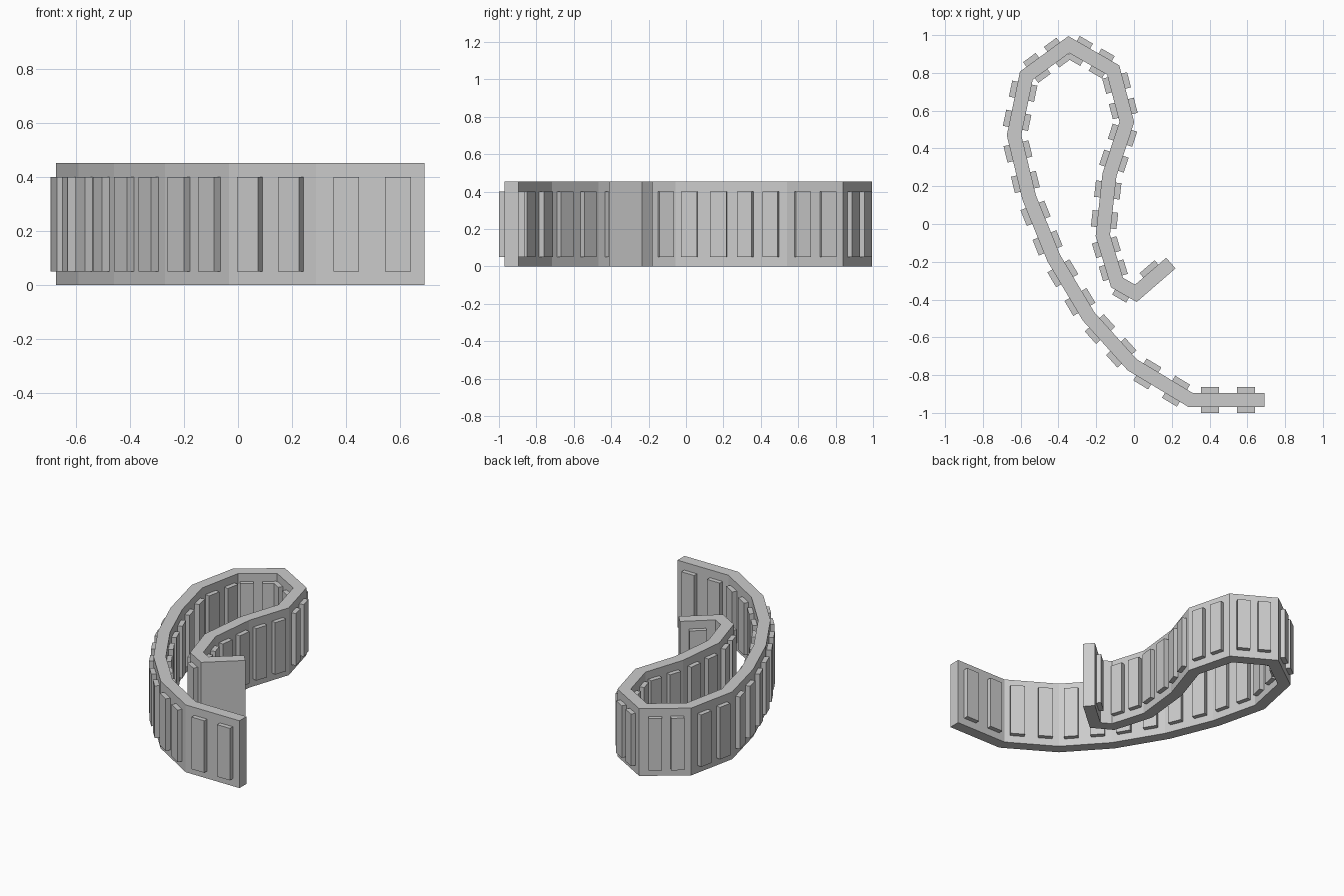
import bpy, bmesh
from mathutils import Vector

if "Cube" in bpy.data.objects:
    bpy.data.objects.remove(bpy.data.objects["Cube"])

# centreline of the strip, seen from above
PATH = [Vector(p) for p in [
    (0.69, -0.932), (0.30, -0.932), (-0.01, -0.745), (-0.24, -0.49),
    (-0.425, -0.18), (-0.555, 0.14), (-0.635, 0.47), (-0.57, 0.785),
    (-0.345, 0.95), (-0.11, 0.815), (-0.038, 0.54), (-0.13, 0.26),
    (-0.165, -0.06), (-0.09, -0.31), (0.01, -0.367), (0.195, -0.207)]]
HALF, HEIGHT = 0.0375, 0.453       # strip half thickness and height
RIB, RIB_Z = 0.068, (0.05, 0.40)   # rib reach from centreline, z range


def left(a, b):
    d = (b - a).normalized()
    return Vector((-d.y, d.x))


def finish(name, bm):
    bmesh.ops.recalc_face_normals(bm, faces=bm.faces[:])
    mesh = bpy.data.meshes.new(name)
    bm.to_mesh(mesh)
    bm.free()
    obj = bpy.data.objects.new(name, mesh)
    bpy.context.collection.objects.link(obj)
    return obj


def bridge(bm, rings):
    for r, s in zip(rings, rings[1:]):
        for k in range(4):
            bm.faces.new((r[k], r[(k + 1) % 4], s[(k + 1) % 4], s[k]))
    bm.faces.new(rings[0])
    bm.faces.new(rings[-1])


# curved strip with mitred corners
bm = bmesh.new()
normals = [left(a, b) for a, b in zip(PATH, PATH[1:])]
rings = []
for i, p in enumerate(PATH):
    n0, n1 = normals[max(i - 1, 0)], normals[min(i, len(normals) - 1)]
    m = (n0 + n1).normalized()
    m *= HALF / m.dot(n0)
    rings.append([bm.verts.new((*(p + m * s), z))
                  for s, z in ((-1, 0), (1, 0), (1, HEIGHT), (-1, HEIGHT))])
bridge(bm, rings)
finish("curved_strip", bm)

# upright ribs
bm = bmesh.new()


def rib(i, t, width, lo=-RIB, hi=RIB):
    a, b = PATH[i], PATH[i + 1]
    d, n, c = (b - a).normalized(), normals[i], a.lerp(b, t)
    bridge(bm, [[bm.verts.new((*(c + d * u * width / 2 + n * s), z))
                 for s, z in ((lo, RIB_Z[0]), (hi, RIB_Z[0]),
                              (hi, RIB_Z[1]), (lo, RIB_Z[1]))]
                for u in (-1, 1)])


last = len(PATH) - 2
for i in range(last - 1):
    length = (PATH[i + 1] - PATH[i]).length
    for t in (0.25, 0.74):
        rib(i, t, 0.05 + 0.115 * length)
# one-sided ribs on the short hook
rib(last - 1, 0.45, 0.085, hi=0)
rib(last, 0.56, 0.105, lo=0)
finish("upright_ribs", bm)
